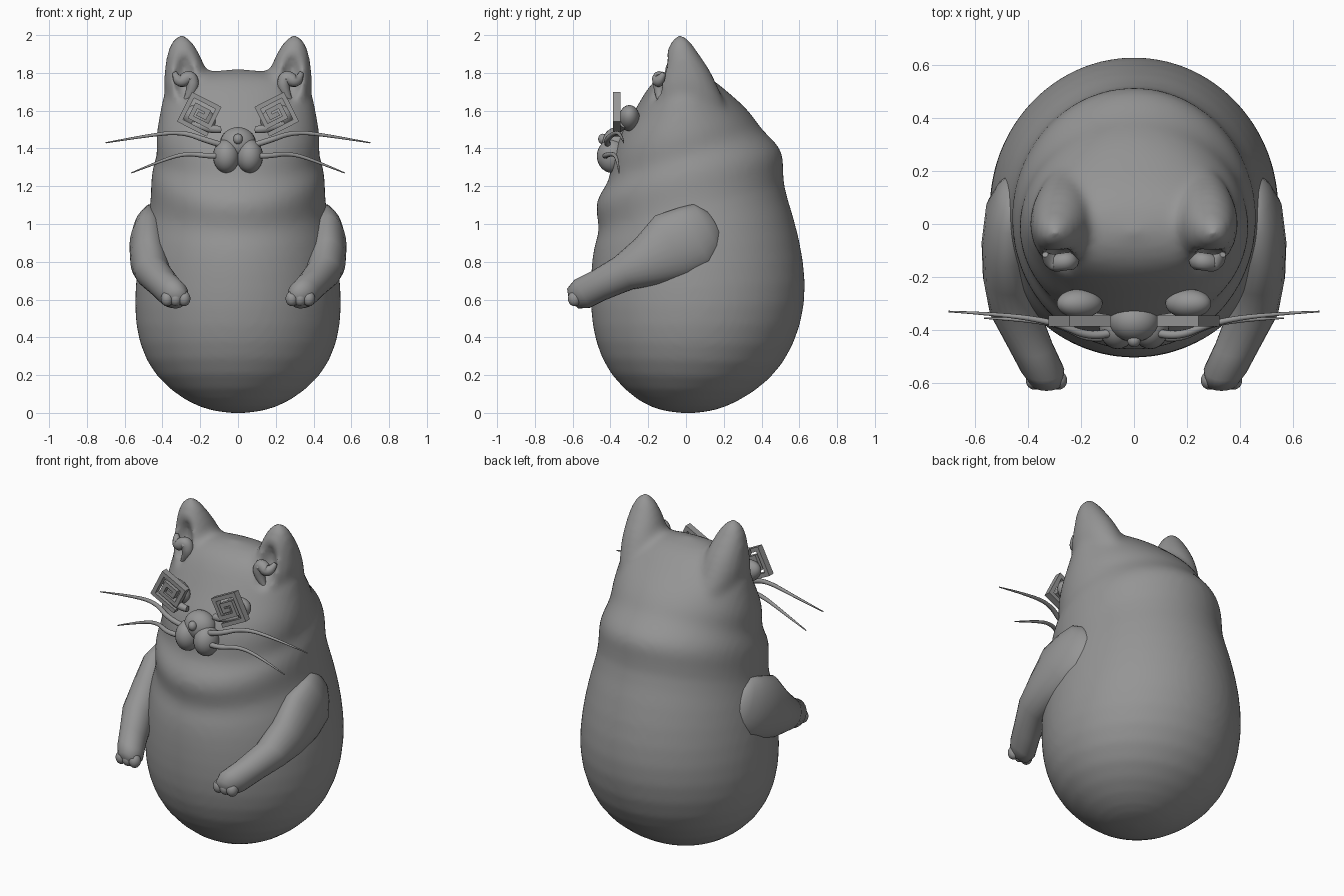
import bpy, bmesh, math
from mathutils import Vector, Matrix

cube = bpy.data.objects.get("Cube")
if cube:
    bpy.data.objects.remove(cube)

grey = bpy.data.materials.new("clay grey")
grey.use_nodes = True
GREY = (0.3, 0.3, 0.3, 1)
grey.diffuse_color = GREY
grey.node_tree.nodes["Principled BSDF"].inputs["Base Color"].default_value = GREY


def finish(name, bm, smooth=True):
    bmesh.ops.recalc_face_normals(bm, faces=bm.faces)
    for f in bm.faces:
        f.smooth = smooth
    mesh = bpy.data.meshes.new(name)
    bm.to_mesh(mesh)
    bm.free()
    mesh.materials.append(grey)
    ob = bpy.data.objects.new(name, mesh)
    bpy.context.collection.objects.link(ob)
    return ob


def loft(bm, rings, start, end):
    """Skin closed rings of points, closing both ends on a pole."""
    rows = [[bm.verts.new(p) for p in r] for r in rings]
    n = len(rows[0])
    for a, b in zip(rows, rows[1:]):
        for i in range(n):
            j = (i + 1) % n
            bm.faces.new((a[i], a[j], b[j], b[i]))
    for row, pole in ((rows[0], start), (rows[-1], end)):
        v = bm.verts.new(pole)
        for i in range(n):
            bm.faces.new((row[i], row[(i + 1) % n], v))


def ring(centre, u, v, n):
    angles = [2 * math.pi * i / n for i in range(n)]
    return [Vector(centre) + Vector(u) * math.cos(a) + Vector(v) * math.sin(a) for a in angles]


def ball(bm, centre, radii, tilt=0, axis='Y'):
    m = Matrix.Translation(centre) @ Matrix.Rotation(tilt, 4, axis) @ Matrix.Diagonal((*radii, 1))
    bmesh.ops.create_uvsphere(bm, u_segments=24, v_segments=16, radius=1, matrix=m)


def tube(name, points, radii):
    """Tapered round tube along a smooth path."""
    cu = bpy.data.curves.new(name, 'CURVE')
    cu.dimensions = '3D'
    cu.bevel_depth = 1
    cu.bevel_resolution = 3
    cu.use_fill_caps = True
    sp = cu.splines.new('NURBS')
    sp.points.add(len(points) - 1)
    for p, co, r in zip(sp.points, points, radii):
        p.co = (*co, 1)
        p.radius = r
    sp.use_endpoint_u = True
    sp.order_u = 3
    cu.materials.append(grey)
    ob = bpy.data.objects.new(name, cu)
    bpy.context.collection.objects.link(ob)
    return ob


# Body and head: tilted rings (front z, front y, back z, back y, half width)
BODY = [
    (.01, -.13, .01, .15, .14), (.055, -.25, .055, .27, .27), (.2, -.41, .17, .45, .44),
    (.38, -.485, .35, .575, .53), (.55, -.508, .58, .638, .553), (.75, -.505, .8, .628, .535),
    (.89, -.49, 1.05, .57, .5), (.97, -.45, 1.22, .505, .46), (1.08, -.488, 1.36, .525, .463),
    (1.16, -.46, 1.43, .48, .453), (1.23, -.4, 1.5, .4, .425), (1.33, -.4, 1.55, .37, .437),
    (1.45, -.365, 1.6, .33, .425), (1.55, -.3, 1.65, .28, .41), (1.65, -.245, 1.7, .22, .4),
    (1.74, -.19, 1.76, .15, .35), (1.79, -.13, 1.8, .08, .26)]
bm = bmesh.new()
loft(bm, [ring((0, (yf + yb) / 2, (zf + zb) / 2), (w, 0, 0), (0, (yb - yf) / 2, (zb - zf) / 2), 48)
          for zf, yf, zb, yb, w in BODY], (0, .01, -.005), (0, -.03, 1.825))

# Ears: cones (z, x, y, x radius, y radius) blended into the head
EAR = [(1.5, .23, .04, .12, .24), (1.7, .27, 0, .13, .18), (1.8, .275, 0, .115, .14),
       (1.9, .29, -.02, .09, .09), (1.97, .298, -.03, .055, .05)]
for s in (1, -1):
    loft(bm, [ring((s * x, y, z), (a, 0, 0), (0, b, 0), 24) for z, x, y, a, b in EAR],
         (s * .23, .04, 1.45), (s * .3, -.03, 2.015))
body = finish("body", bm)

# Hollow of each ear
bm = bmesh.new()
for s in (1, -1):
    ball(bm, (s * .285, -.19, 1.79), (.07, .12, .15), -.25, 'X')
cutter = finish("ear_hollow_cutter", bm)
cutter.hide_render = True

sub = body.modifiers.new("round", 'SUBSURF')
sub.levels = sub.render_levels = 1
for step in ("blend", "hollow", "even"):
    if step == "hollow":
        mod = body.modifiers.new(step, 'BOOLEAN')
        mod.object = cutter
        mod.operation = 'DIFFERENCE'
    else:
        mod = body.modifiers.new(step, 'REMESH')
        mod.mode = 'VOXEL'
        mod.voxel_size = .018
        mod.use_smooth_shade = True
mod = body.modifiers.new("soften", 'SMOOTH')
mod.factor = .5
mod.iterations = 6
bpy.context.view_layer.objects.active = body
for mod in list(body.modifiers):
    bpy.ops.object.modifier_apply(modifier=mod.name)
bpy.data.objects.remove(cutter)

# Arms: (x, y, z, thickness, breadth) from shoulder to paw
ARM = [(.455, .15, 1, .04, .08), (.46, .11, .98, .065, .145), (.47, .05, .93, .09, .18),
       (.475, -.07, .88, .1, .19), (.47, -.2, .8, .1, .14), (.45, -.33, .74, .095, .098),
       (.39, -.46, .675, .085, .085), (.345, -.55, .63, .082, .085), (.33, -.6, .605, .06, .06)]
for s, side in ((1, "left"), (-1, "right")):
    bm = bmesh.new()
    loft(bm, [ring((s * x, y, z), (s * a, 0, 0), (0, -.49 * b, .87 * b), 24) for x, y, z, a, b in ARM],
         (s * .455, .165, 1.005), (s * .328, -.62, .597))
    for k in (-1, 0, 1):
        ball(bm, (s * (.33 + .045 * k), -.59, .605), (.033, .035, .04))
    finish(side + "_arm", bm)

    # Eye and lower lid
    bm = bmesh.new()
    ball(bm, (s * .205, -.3, 1.56), (.09, .055, .065), -s * .4)
    finish(side + "_eye", bm)
    tube(side + "_lower_lid", [(s * .09, -.36, 1.5), (s * .15, -.365, 1.5), (s * .24, -.33, 1.53)],
         (.018, .028, .02))

    # Square spiral lens, a chain of bars turned on its corner
    h, p, t = .076, .042, .012
    path = [(-h, -h), (h, -h), (h, h), (-h, h), (-h, p - h), (h - p, p - h),
            (h - p, h - p), (p - h, h - p), (p - h, 0), (0, 0)]
    bm = bmesh.new()
    place = Matrix.Translation((s * .205, -.366, 1.581)) @ Matrix.Rotation(-s * .47, 4, 'Y')
    for (x0, z0), (x1, z1) in zip(path, path[1:]):
        size = (abs(x1 - x0) + 2 * t, .04, abs(z1 - z0) + 2 * t, 1)
        mid = Matrix.Translation((s * (x0 + x1) / 2, 0, (z0 + z1) / 2))
        bmesh.ops.create_cube(bm, size=1, matrix=place @ mid @ Matrix.Diagonal(size))
    finish(side + "_spiral_lens", bm, False)

    # Curl inside the ear
    tube(side + "_ear_curl", [(s * .335, -.115, 1.8), (s * .315, -.15, 1.74), (s * .25, -.14, 1.79),
                              (s * .235, -.14, 1.71), (s * .28, -.14, 1.65)],
         (.012, .035, .035, .035, .012))

    # Whiskers
    tube(side + "_upper_whisker", [(s * .09, -.41, 1.42), (s * .16, -.43, 1.44), (s * .3, -.37, 1.49),
                                   (s * .5, -.34, 1.465), (s * .7, -.33, 1.43)],
         (.016, .016, .012, .008, .003))
    tube(side + "_lower_whisker", [(s * .09, -.42, 1.36), (s * .16, -.44, 1.36), (s * .28, -.38, 1.375),
                                   (s * .42, -.36, 1.33), (s * .565, -.355, 1.27)],
         (.016, .015, .011, .008, .003))

# Muzzle: bridge, two cheeks and nose
bm = bmesh.new()
ball(bm, (0, -.365, 1.425), (.095, .08, .088))
for s in (1, -1):
    ball(bm, (s * .062, -.39, 1.36), (.07, .082, .09))
finish("muzzle", bm)
bm = bmesh.new()
ball(bm, (0, -.44, 1.45), (.025, .025, .028))
finish("nose", bm)
